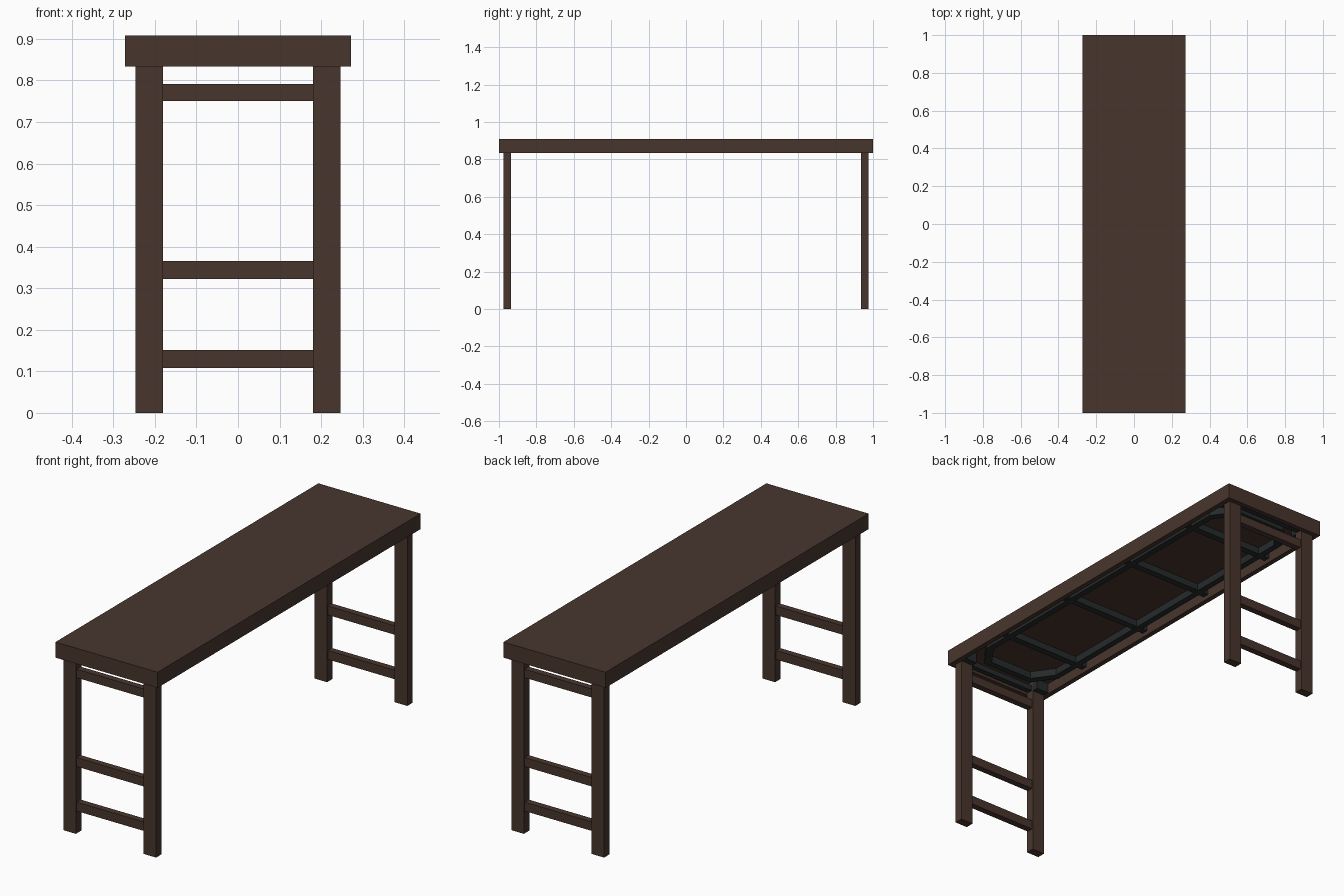
import bpy, bmesh

if "Cube" in bpy.data.objects:
    bpy.data.objects.remove(bpy.data.objects["Cube"])

def mat(name, col):
    m = bpy.data.materials.new(name)
    m.diffuse_color = (*col, 1)
    m.use_nodes = True
    m.node_tree.nodes["Principled BSDF"].inputs["Base Color"].default_value = m.diffuse_color
    return m

WOOD = mat("dark_brown_wood", (0.064, 0.036, 0.027))
METAL = mat("dark_grey_metal", (0.020, 0.023, 0.024))

def finish(name, bm, material):
    bmesh.ops.recalc_face_normals(bm, faces=bm.faces)
    me = bpy.data.meshes.new(name)
    bm.to_mesh(me)
    bm.free()
    me.materials.append(material)
    ob = bpy.data.objects.new(name, me)
    bpy.context.collection.objects.link(ob)
    return ob

def box(name, x, y, z, material):
    """Box from (min, max) ranges."""
    bm = bmesh.new()
    bmesh.ops.create_cube(bm, size=1)
    for v in bm.verts:
        for i, (a, b) in enumerate((x, y, z)):
            v.co[i] = a if v.co[i] < 0 else b
    return finish(name, bm, material)

def ring(name, outer, inner, z0, z1, material):
    """Closed frame between two matching outlines."""
    bm = bmesh.new()
    n = len(outer)
    loops = [[bm.verts.new((px, py, z)) for px, py in pts]
             for pts, z in ((outer, z0), (outer, z1), (inner, z1), (inner, z0))]
    for k in range(4):
        a, b = loops[k], loops[(k + 1) % 4]
        for i in range(n):
            j = (i + 1) % n
            bm.faces.new((a[i], a[j], b[j], b[i]))
    return finish(name, bm, material)

def rect(hx, hy):
    return [(-hx, -hy), (hx, -hy), (hx, hy), (-hx, hy)]

def cut_rect(hx, hy, cx, cy):
    return [(-hx + cx, -hy), (hx - cx, -hy), (hx, -hy + cy), (hx, hy - cy),
            (hx - cx, hy), (-hx + cx, hy), (-hx, hy - cy), (-hx, -hy + cy)]

# Table top: board with apron around it
box("top_board", (-0.272, 0.272), (-1, 1), (0.885, 0.908), WOOD)
ring("apron", rect(0.272, 1), rect(0.248, 0.977), 0.833, 0.885, WOOD)

# Metal frame with cut corners and cross bars under the board
ring("under_frame", cut_rect(0.215, 0.905, 0.08, 0.11),
     cut_rect(0.185, 0.875, 0.07, 0.10), 0.850, 0.885, METAL)
for y in (-0.65, -0.217, 0.217, 0.65):
    box("cross_bar", (-0.247, 0.247), (y - 0.016, y + 0.016), (0.853, 0.885), METAL)

# Leg frames at both ends
for s, end in ((-1, "front"), (1, "back")):
    def yr(a, b):
        return tuple(sorted((s * a, s * b)))
    for side, sx in (("left", -1), ("right", 1)):
        x = tuple(sorted((sx * 0.18, sx * 0.247)))
        box(f"{end}_{side}_leg", x, yr(0.935, 0.976), (0, 0.885), WOOD)
        box(f"{end}_{side}_hinge", x, yr(0.905, 0.935), (0.836, 0.885), METAL)
    for z0, z1, n in ((0.108, 0.151, "lower"), (0.322, 0.365, "middle"), (0.75, 0.791, "upper")):
        box(f"{end}_{n}_rail", (-0.182, 0.182), yr(0.940, 0.971), (z0, z1), WOOD)
    box(f"{end}_pivot_bar", (-0.18, 0.18), yr(0.942, 0.968), (0.840, 0.866), METAL)
